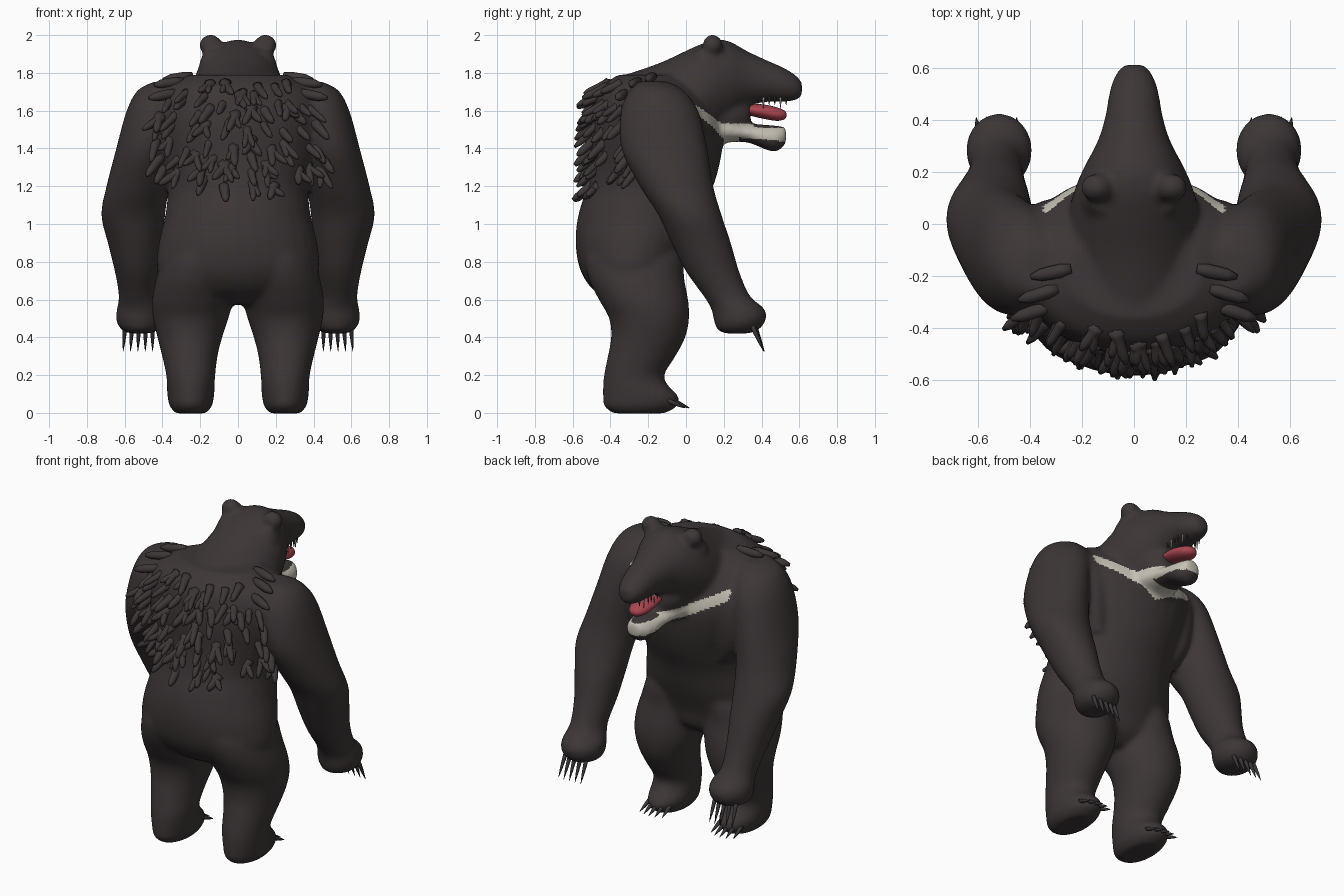
import bpy, bmesh, math, random
from mathutils import Vector
from mathutils.bvhtree import BVHTree

if "Cube" in bpy.data.objects:
    bpy.data.objects.remove(bpy.data.objects["Cube"])

random.seed(4)


def material(name, rgb):
    m = bpy.data.materials.new(name)
    m.diffuse_color = (*rgb, 1)
    m.use_nodes = True
    m.node_tree.nodes["Principled BSDF"].inputs["Base Color"].default_value = m.diffuse_color
    return m


FUR = material("dark fur", (0.046, 0.037, 0.038))
CREAM = material("cream stripe", (0.56, 0.53, 0.46))
RED = material("tongue red", (0.40, 0.06, 0.08))
CLAW = material("claw grey", (0.04, 0.036, 0.036))
TOOTH = material("tooth ivory", (0.62, 0.58, 0.48))


def smooth_rows(rows, steps=4):
    """Catmull-Rom interpolation of profile rows."""
    out = []
    for i in range(len(rows) - 1):
        a, b, c, d = (rows[max(0, min(len(rows) - 1, i + k))] for k in (-1, 0, 1, 2))
        for s in range(steps):
            t = s / steps
            out.append([0.5 * (2 * q + (r - p) * t + (2 * p - 5 * q + 4 * r - w) * t * t
                               + (3 * q - p - 3 * r + w) * t ** 3)
                        for p, q, r, w in zip(a, b, c, d)])
    return out + [list(rows[-1])]


def loft(bm, rings, sides=32):
    """Closed skin over ellipses given as (centre, half-axis u, half-axis v)."""
    loops = []
    for c, u, v in rings:
        loops.append([bm.verts.new(c + u * math.cos(2 * math.pi * k / sides)
                                   + v * math.sin(2 * math.pi * k / sides)) for k in range(sides)])
    for lo, hi in zip(loops, loops[1:]):
        for k in range(sides):
            j = (k + 1) % sides
            bm.faces.new((lo[k], lo[j], hi[j], hi[k]))
    bm.faces.new(loops[0][::-1])
    bm.faces.new(loops[-1])


def upright(bm, rows, sx=1):
    """Rows of z, x, y, x radius, y radius."""
    loft(bm, [(Vector((sx * x, y, z)), Vector((rx, 0, 0)), Vector((0, ry, 0)))
              for z, x, y, rx, ry in smooth_rows(rows)])


def forward(bm, rows):
    """Rows of y, z, x radius, z radius."""
    loft(bm, [(Vector((0, y, z)), Vector((rx, 0, 0)), Vector((0, 0, -rz)))
              for y, z, rx, rz in smooth_rows(rows)])


def spike(bm, base, tip, radii, sides=8):
    """Straight finger whose radius follows the given list."""
    axis = tip - base
    u = axis.orthogonal().normalized()
    v = axis.normalized().cross(u)
    n = len(radii) - 1
    loft(bm, [(base + axis * (i / n), u * r, v * r) for i, r in enumerate(radii)], sides)


def make(name, bm, mats):
    bmesh.ops.recalc_face_normals(bm, faces=bm.faces[:])
    me = bpy.data.meshes.new(name)
    bm.to_mesh(me)
    bm.free()
    for m in mats:
        me.materials.append(m)
    ob = bpy.data.objects.new(name, me)
    bpy.context.collection.objects.link(ob)
    me.shade_smooth()
    return ob


# body: torso, head, jaw, limbs and ears fused into one skin
bm = bmesh.new()
upright(bm, [(0.575, 0, -.24, .14, .12), (0.64, 0, -.265, .32, .215), (0.75, 0, -.29, .425, .268),
             (0.9, 0, -.275, .42, .31), (1.05, 0, -.245, .385, .325), (1.2, 0, -.19, .375, .335),
             (1.35, 0, -.16, .42, .345), (1.5, 0, -.155, .46, .35), (1.62, 0, -.17, .46, .32),
             (1.72, 0, -.19, .39, .265), (1.79, 0, -.19, .26, .17)])
forward(bm, [(-.32, 1.6, .22, .19), (-.13, 1.62, .25, .237), (.03, 1.66, .252, .272),
             (.13, 1.72, .23, .25), (.22, 1.75, .192, .222), (.32, 1.768, .14, .15),
             (.42, 1.758, .11, .113), (.52, 1.737, .093, .09), (.585, 1.72, .066, .065),
             (.614, 1.715, .036, .038)])
forward(bm, [(.08, 1.51, .17, .09), (.2, 1.495, .14, .065), (.32, 1.483, .105, .05),
             (.42, 1.46, .092, .066), (.48, 1.452, .08, .07), (.53, 1.47, .045, .045)])
forward(bm, [(.1, 1.58, .15, .12), (.24, 1.575, .135, .10), (.31, 1.58, .10, .09), (.34, 1.58, .07, .07)])
for s in (1, -1):
    upright(bm, [(1.755, .36, -.18, .08, .08), (1.71, .40, -.155, .13, .14), (1.6, .435, -.14, .155, .205),
                 (1.4, .485, -.115, .16, .228), (1.2, .53, -.05, .167, .195),
                 (1.05, .555, .02, .17, .168), (.9, .545, .08, .145, .158), (.75, .535, .14, .118, .142),
                 (.62, .53, .215, .102, .124), (.55, .52, .275, .122, .142), (.49, .52, .285, .126, .138),
                 (.44, .52, .275, .098, .11), (.42, .52, .27, .05, .06)], s)
    # chest muscle bridging to the arm
    upright(bm, [(1.15, .27, -.06, .06, .10), (1.28, .31, -.06, .10, .14), (1.45, .32, -.07, .13, .165),
                 (1.58, .32, -.08, .13, .155), (1.67, .30, -.10, .10, .12), (1.73, .28, -.12, .06, .08)], s)
    upright(bm, [(-.003, .25, -.25, .08, .135), (.035, .25, -.24, .112, .195), (.09, .25, -.24, .124, .2),
                 (.14, .25, -.265, .126, .175), (.2, .25, -.275, .13, .16), (.3, .255, -.235, .147, .18),
                 (.4, .255, -.2, .172, .197), (.5, .25, -.195, .2, .212), (.6, .24, -.225, .215, .237),
                 (.72, .22, -.265, .212, .255), (.84, .20, -.275, .19, .26), (.95, .18, -.26, .13, .2)], s)
    ear = smooth_rows([(.09, .035, .03), (.12, .058, .053), (.155, .06, .056), (.19, .035, .03)])
    loft(bm, [(Vector((s * .145, y, 1.947)), Vector((a, 0, 0)), Vector((0, 0, -b))) for y, a, b in ear])
    # brow filling in below the ear
    upright(bm, [(1.76, .13, .08, .07, .1), (1.85, .13, .10, .075, .09), (1.92, .12, .11, .055, .06)], s)
body = make("body", bm, [FUR, CREAM])
remesh = body.modifiers.new("fuse", "REMESH")
remesh.mode = "VOXEL"
remesh.voxel_size = 0.0125
relax = body.modifiers.new("relax", "SMOOTH")
relax.factor = 0.5
relax.iterations = 18
bpy.context.view_layer.objects.active = body
body.select_set(True)
for mod in ("fuse", "relax"):
    bpy.ops.object.modifier_apply(modifier=mod)
body.data.shade_smooth()

# cream chest chevron and chin band
for p in body.data.polygons:
    x, y, z = abs(p.center.x), p.center.y, p.center.z
    chest = x < .35 and .04 < y < .28 and abs(z - (1.43 + .5 * x)) < .035
    chin = x < .15 and y > .21 and 1.465 - .085 * (y - .2) < z < 1.535 - .04 * (y - .2) and p.normal.z < .85
    p.material_index = 1 if chest or chin else 0

# fur tufts: fingers, some forked, growing out of the back and shoulders
tree = BVHTree.FromPolygons([v.co.copy() for v in body.data.vertices],
                            [p.vertices[:] for p in body.data.polygons])
bm = bmesh.new()
for z, half, count in ((1.71, .27, 7), (1.64, .37, 9), (1.57, .42, 10), (1.49, .44, 10),
                       (1.41, .45, 10), (1.33, .45, 10), (1.26, .42, 8), (1.2, .2, 4)):
    for i in range(count):
        x = half * (2 * i / (count - 1) - 1) + random.uniform(-.03, .03)
        hit, nrm, _, _ = tree.ray_cast(Vector((x, -2, z + random.uniform(-.035, .035))), Vector((0, 1, 0)))
        if hit is None:
            continue
        back = .75 if z > 1.6 else .4
        for fork in ((0,) if random.random() < .6 else (-.35, .35)):
            d = nrm * .3 + Vector((x * 1.1 + random.uniform(-.25, .25) + fork, -back, -.62))
            d.normalize()
            r = random.uniform(.018, .024)
            spike(bm, hit - d * .03, hit + d * random.uniform(.075, .125),
                  [r * 1.4, r * 1.15, r, r * .95, r * .85, r * .4])
for s in (1, -1):
    for x, y in ((.28, -.18), (.33, -.26), (.36, -.33)):
        hit, nrm, _, _ = tree.ray_cast(Vector((s * x, y, 3)), Vector((0, 0, -1)))
        d = (Vector((s * .85, -.2, -.3)) + nrm * .2).normalized()
        spike(bm, hit - d * .04, hit + d * .12, [.02, .027, .026, .024, .01])
make("fur_tufts", bm, [FUR])

# claws on hands and feet
bm = bmesh.new()
for s in (1, -1):
    for k in range(-2, 3):
        back = .003 * k * k
        spike(bm, Vector((s * (.525 + k * .036), .355 - back, .48)),
              Vector((s * (.53 + k * .039), .415 - back / 3, .325)), [.013, .012, .008, .001])
        spike(bm, Vector((s * (.25 + k * .036), -.08 - 2 * back, .07)),
              Vector((s * (.25 + k * .039), .02 - 2 * back, .025)), [.013, .012, .008, .001])
make("claws", bm, [CLAW])

# tongue
bm = bmesh.new()
forward(bm, [(.26, 1.605, .05, .02), (.33, 1.605, .062, .03), (.41, 1.595, .068, .038),
             (.48, 1.582, .058, .036), (.52, 1.578, .035, .024), (.532, 1.578, .012, .008)])
make("tongue", bm, [RED])

# small dark gum teeth and a pair of pale canines
gums, canines = bmesh.new(), bmesh.new()
for s in (1, -1):
    for i in range(6):
        y = .38 + i * .03
        x = .064 - .02 * max(0, i - 3) / 2
        long = i in (1, 4)
        spike(canines if long else gums, Vector((s * x, y, 1.675)),
              Vector((s * x, y, 1.612 if long else 1.63)), [.006, .005, .001], 6)
make("small_teeth", gums, [CLAW])
make("canine_teeth", canines, [TOOTH])
